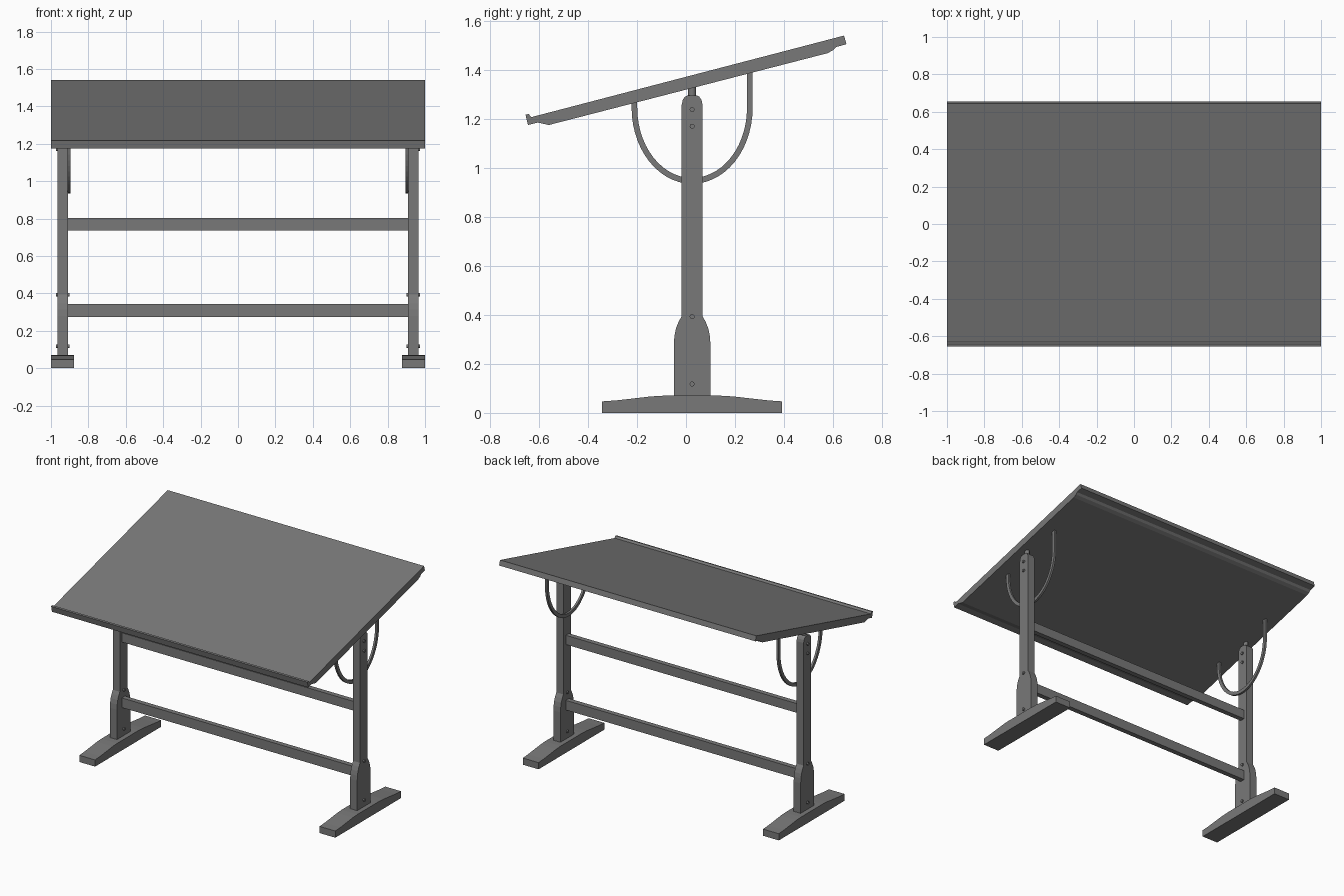
import bpy, bmesh
from math import cos, sin, pi
from mathutils import Matrix

cube = bpy.data.objects.get("Cube")
if cube:
    bpy.data.objects.remove(cube, do_unlink=True)

GREY = (0.19, 0.19, 0.19, 1.0)
mat = bpy.data.materials.new("matte grey")
mat.use_nodes = True
mat.diffuse_color = GREY
mat.node_tree.nodes["Principled BSDF"].inputs["Base Color"].default_value = GREY

MID = 0.025     # depth of the posts' centre line
POST_X = 0.9375


def finish(name, bm):
    bmesh.ops.recalc_face_normals(bm, faces=bm.faces)
    mesh = bpy.data.meshes.new(name)
    bm.to_mesh(mesh)
    bm.free()
    mesh.materials.append(mat)
    obj = bpy.data.objects.new(name, mesh)
    bpy.context.collection.objects.link(obj)
    return obj


def extrude_x(name, profile, x0, x1):
    """Extrude a (y, z) outline from x0 to x1."""
    bm = bmesh.new()
    face = bm.faces.new([bm.verts.new((x0, y, z)) for y, z in profile])
    geom = bmesh.ops.extrude_face_region(bm, geom=[face])["geom"]
    verts = [v for v in geom if isinstance(v, bmesh.types.BMVert)]
    bmesh.ops.translate(bm, verts=verts, vec=(x1 - x0, 0, 0))
    return finish(name, bm)


def symmetric(half):
    """Mirror (half width, z) points about the post's centre line."""
    right = [(MID + w, z) for w, z in half]
    left = [(MID - w, z) for w, z in reversed(half)]
    return right + left


def cylinder(name, centre, radius, length, along_x, sides=16):
    bm = bmesh.new()
    turn = Matrix.Rotation(pi / 2, 4, "Y") if along_x else Matrix.Identity(4)
    bmesh.ops.create_cone(bm, cap_ends=True, segments=sides, radius1=radius,
                          radius2=radius, depth=length,
                          matrix=Matrix.Translation(centre) @ turn)
    obj = finish(name, bm)
    for p in obj.data.polygons:
        p.use_smooth = len(p.vertices) == 4
    obj.data.set_sharp_from_angle(angle=0.6)
    return obj


def arch(a, b, top_left, top_right, steps=28):
    """U-shaped half ellipse with its two arms carried up."""
    pts = [(MID - a, top_left)]
    for i in range(steps + 1):
        t = pi + pi * i / steps
        pts.append((MID + a * cos(t), 1.245 + b * sin(t)))
    return pts + [(MID + a, top_right)]


# Tilted board with front lip and stepped undersides at both edges
extrude_x("tilting_board", [
    (-0.655, 1.217), (-0.642, 1.22), (-0.632, 1.207), (0.645, 1.54),
    (0.655, 1.505), (0.612, 1.493), (0.60, 1.48), (0.577, 1.468),
    (-0.56, 1.175), (-0.605, 1.185), (-0.645, 1.175)], -1, 1)

foot_outline = symmetric([(0.367, 0), (0.367, 0.047), (0.31, 0.051),
                          (0.23, 0.06), (0.17, 0.067), (0.12, 0.07)])
post_outline = symmetric([(0.075, 0.065), (0.075, 0.28), (0.072, 0.315),
                          (0.066, 0.345), (0.055, 0.372), (0.0425, 0.395),
                          (0.0425, 1.258), (0.038, 1.278), (0.030, 1.29),
                          (0.019, 1.296)])
support_outline = (arch(0.247, 0.31, 1.28, 1.405)
                   + arch(0.224, 0.286, 1.28, 1.405)[::-1])

# Two trestle ends
for side, label in ((1, "left"), (-1, "right")):
    x = side * POST_X
    extrude_x(label + "_foot", foot_outline, x - 0.0615, x + 0.0615)
    extrude_x(label + "_post", post_outline, x - 0.0275, x + 0.0275)
    extrude_x(label + "_curved_support", support_outline,
              side * 0.911, side * 0.896)
    cylinder(label + "_pivot_pin", (x, MID, 1.315), 0.016, 0.06, False)
    for i, z in enumerate((0.118, 0.393, 1.17, 1.238)):
        cylinder(f"{label}_bolt_{i + 1}", (x, MID, z), 0.01, 0.073, True)

# Rails between the posts
for name, low, high in (("lower_rail", 0.275, 0.343), ("upper_rail", 0.737, 0.802)):
    extrude_x(name, [(0.005, low), (0.04, low), (0.04, high), (0.005, high)],
              -0.911, 0.911)
